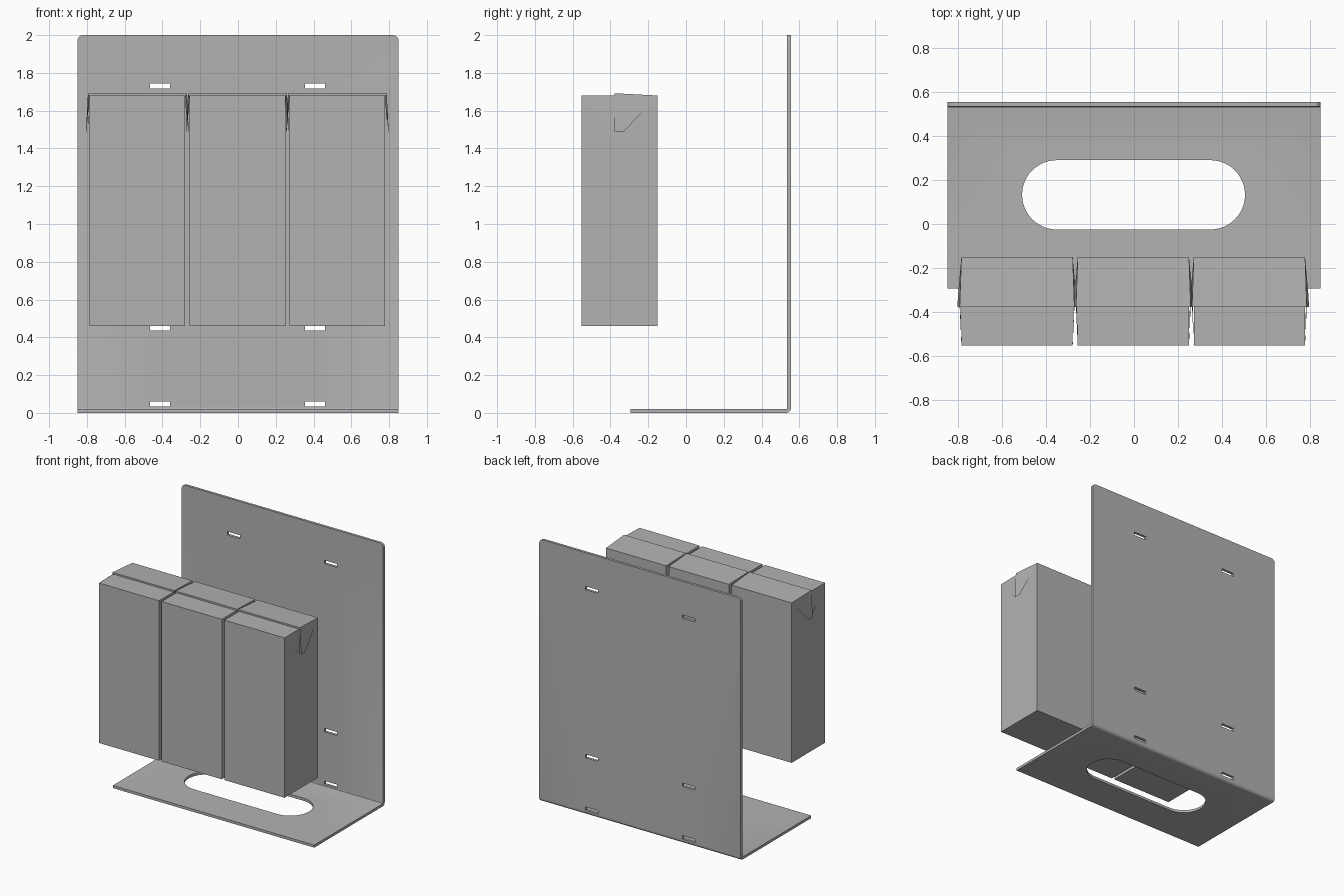
import bpy, bmesh, math
from mathutils import Vector

old = bpy.data.objects.get("Cube")
if old:
    bpy.data.objects.remove(old, do_unlink=True)

grey = bpy.data.materials.new("plain_grey")
grey.use_nodes = True
colour = (0.45, 0.45, 0.45, 1)
grey.diffuse_color = colour
grey.node_tree.nodes["Principled BSDF"].inputs["Base Color"].default_value = colour


def finish(name, bm):
    bmesh.ops.recalc_face_normals(bm, faces=bm.faces)
    mesh = bpy.data.meshes.new(name)
    bm.to_mesh(mesh)
    bm.free()
    mesh.materials.append(grey)
    ob = bpy.data.objects.new(name, mesh)
    bpy.context.scene.collection.objects.link(ob)
    return ob


def prism(name, outline, direction):
    """Extrude a closed outline of 3D points along a direction."""
    bm = bmesh.new()
    face = bm.faces.new([bm.verts.new(p) for p in outline])
    new = bmesh.ops.extrude_face_region(bm, geom=[face])["geom"]
    verts = [v for v in new if isinstance(v, bmesh.types.BMVert)]
    bmesh.ops.translate(bm, verts=verts, vec=Vector(direction))
    return finish(name, bm)


def arc(cx, cy, r, start, end, steps=8):
    angles = [math.radians(start + (end - start) * i / steps) for i in range(steps + 1)]
    return [(cx + r * math.cos(a), cy + r * math.sin(a)) for a in angles]


def box(name, low, high):
    x, y, z = low
    X, Y, Z = high
    return prism(name, [(x, y, z), (X, y, z), (X, Y, z), (x, Y, z)], (0, 0, Z - z))


def cut(target, cutter):
    """Subtract the cutter, bake the result and drop the cutter."""
    cutter.hide_render = True
    mod = target.modifiers.new("cut", "BOOLEAN")
    mod.operation, mod.solver, mod.object = "DIFFERENCE", "EXACT", cutter
    bpy.context.view_layer.update()
    graph = bpy.context.evaluated_depsgraph_get()
    baked = bpy.data.meshes.new_from_object(target.evaluated_get(graph))
    target.modifiers.clear()
    target.data = baked
    bpy.data.objects.remove(cutter, do_unlink=True)


# Bent sheet: base and upright panel joined by a rounded fold
W, FRONT, BACK, T = 0.85, -0.295, 0.555, 0.02
profile = [(FRONT, T), (FRONT, 0)]
profile += arc(BACK - 0.025, 0.025, 0.025, -90, 0)
profile += [(BACK, 2), (BACK - T, 2)]
profile += arc(BACK - 0.025, 0.025, 0.005, 0, -90, 4)
stand = prism("bent_stand", [(-W, y, z) for y, z in profile], (2 * W, 0, 0))

# Rounded top corners of the panel
bm = bmesh.new()
bm.from_mesh(stand.data)
corners = [e for e in bm.edges if all(v.co.z > 1.99 for v in e.verts)
           and abs(e.verts[0].co.x - e.verts[1].co.x) < 0.01]
bmesh.ops.bevel(bm, geom=corners, offset=0.03, segments=6, profile=0.5, affect="EDGES")
bm.to_mesh(stand.data)
bm.free()

# Long oval opening in the base
oval = arc(0.348, 0.133, 0.158, -90, 90, 24) + arc(-0.352, 0.133, 0.158, 90, 270, 24)
cut(stand, prism("oval_cutter", [(x, y, -0.1) for x, y in oval], (0, 0, 0.2)))

# Mounting slots in the panel
for x in (-0.412, 0.408):
    for z in (0.047, 0.448, 1.73):
        cut(stand, box("slot_cutter", (x - 0.053, 0.45, z - 0.013), (x + 0.053, 0.65, z + 0.013)))

bpy.ops.object.select_all(action="DESELECT")
stand.select_set(True)
bpy.context.view_layer.objects.active = stand
bpy.ops.object.shade_smooth_by_angle(angle=math.radians(30))

# Three cartons, each with a folded top flap and a pair of side ears
HALF, Y0, Y1, Z0, Z1 = 0.2535, -0.553, -0.15, 0.46, 1.68
FOLD, TIP = -0.378, 1.49
for label, cx in (("right", -0.533), ("middle", -0.003), ("left", 0.526)):
    box(label + "_carton", (cx - HALF, Y0, Z0), (cx + HALF, Y1, Z1))

    # Top flap: a shallow wedge rising to the fold line
    bm = bmesh.new()
    rear = [bm.verts.new((cx + s * HALF, Y1, Z1)) for s in (-1, 1)]
    upper = [bm.verts.new((cx + s * (HALF + 0.008), FOLD, Z1 + 0.012)) for s in (-1, 1)]
    lower = [bm.verts.new((cx + s * (HALF + 0.008), FOLD, Z1)) for s in (-1, 1)]
    bm.faces.new((rear[0], rear[1], upper[1], upper[0]))
    bm.faces.new((upper[0], upper[1], lower[1], lower[0]))
    bm.faces.new((rear[0], lower[0], lower[1], rear[1]))
    for i in (0, 1):
        bm.faces.new((rear[i], upper[i], lower[i]))
    finish(label + "_top_flap", bm)

    # Side ears: outer ply hinged at the rear corner, gusset behind it
    for side, s in (("right", -1), ("left", 1)):
        edge = cx + s * HALF
        bm = bmesh.new()
        ear = [(0, Y1, Z1), (0.008, FOLD, Z1 + 0.012),
               (0.018, FOLD, TIP), (0.016, FOLD + 0.05, TIP)]
        gusset = [(0, Y0, Z1), (0.004, FOLD, Z1), (0.008, FOLD, TIP)]
        for ply in (ear, gusset):
            bm.faces.new([bm.verts.new((edge + s * d, y, z)) for d, y, z in ply])
        finish(label + "_carton_" + side + "_ear", bm)
